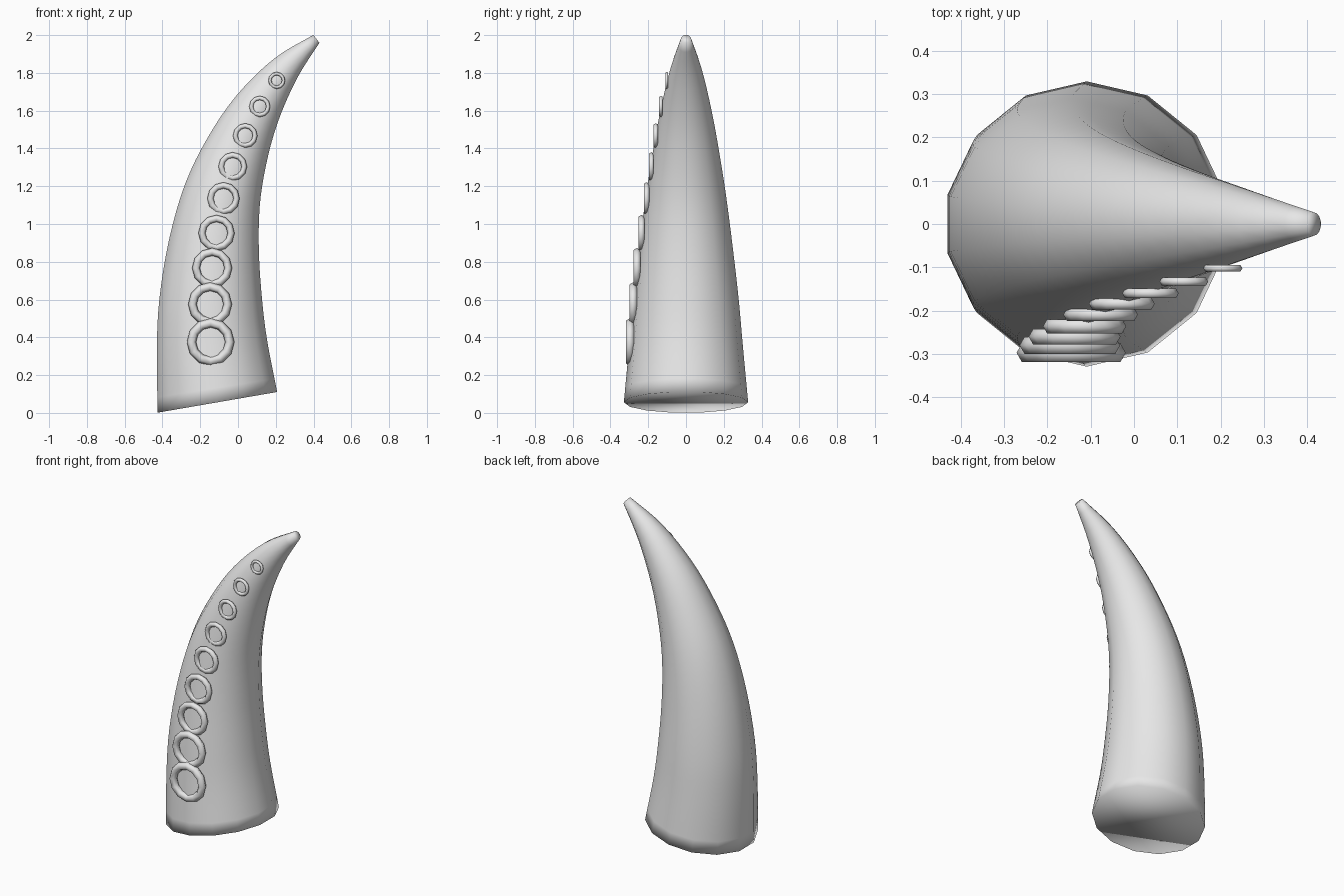
import bpy, bmesh, math
from mathutils import Vector

cube = bpy.data.objects.get("Cube")
if cube:
    bpy.data.objects.remove(cube, do_unlink=True)

grey = bpy.data.materials.new("plain_grey")
grey.use_nodes = True
grey.diffuse_color = (0.8, 0.8, 0.8, 1)
grey.node_tree.nodes["Principled BSDF"].inputs["Base Color"].default_value = (0.8, 0.8, 0.8, 1)


def finish(bm, name):
    """Turn a bmesh into a smooth, grey object."""
    bmesh.ops.recalc_face_normals(bm, faces=bm.faces)
    for face in bm.faces:
        face.smooth = True
    mesh = bpy.data.meshes.new(name)
    bm.to_mesh(mesh)
    bm.free()
    mesh.materials.append(grey)
    obj = bpy.data.objects.new(name, mesh)
    bpy.context.collection.objects.link(obj)
    return obj


def bridge(bm, a, b):
    for i in range(len(a)):
        j = (i + 1) % len(a)
        bm.faces.new((a[i], a[j], b[j], b[i]))


def spline(a, b, c, d, t):
    return 0.5 * (2 * b + (c - a) * t + (2 * a - 5 * b + 4 * c - d) * t * t
                  + (3 * b - a - 3 * c + d) * t ** 3)


# Curved horn: centre x, centre z, lean in degrees, radius
SIDES, STEPS = 14, 4
keys = [Vector(k) for k in (
    (-0.109, 0.056, -9.8, 0.329), (-0.138, 0.355, -6, 0.301),
    (-0.144, 0.60, 1, 0.279), (-0.127, 0.88, 9, 0.247),
    (-0.083, 1.15, 17, 0.212), (-0.006, 1.385, 25, 0.175),
    (0.101, 1.608, 34, 0.134), (0.25, 1.82, 43, 0.083),
    (0.415, 1.98, 53, 0.027))]
padded = [2 * keys[0] - keys[1]] + keys + [2 * keys[-1] - keys[-2]]
sections = [spline(*padded[i:i + 4], s / STEPS)
            for i in range(len(keys) - 1) for s in range(STEPS)] + [keys[-1]]

bm = bmesh.new()
rings = []
for x, z, lean, radius in sections:
    lean = math.radians(lean)
    ring = []
    for i in range(SIDES):
        a = math.pi / 2 + math.tau * i / SIDES
        u = radius * math.cos(a)
        ring.append(bm.verts.new((x + u * math.cos(lean), radius * math.sin(a),
                                  z - u * math.sin(lean))))
    rings.append(ring)
for low, high in zip(rings, rings[1:]):
    bridge(bm, low, high)
bm.faces.new(rings[0])
bm.faces.new(rings[-1])
finish(bm, "horn_body")


# Row of rings on the front: x, y, z, outer radius
def torus(name, centre, outer, around=12, section=6):
    minor = outer * 0.195
    major = outer - minor
    bm = bmesh.new()
    loops = []
    for i in range(around):
        a = math.tau * i / around
        loop = []
        for j in range(section):
            b = math.tau * j / section
            r = major + minor * math.cos(b)
            loop.append(bm.verts.new((r * math.cos(a), minor * math.sin(b),
                                      r * math.sin(a))))
        loops.append(loop)
    for i in range(around):
        bridge(bm, loops[i], loops[(i + 1) % around])
    finish(bm, name).location = centre


studs = [(-0.145, -0.297, 0.375, 0.126), (-0.148, -0.28, 0.575, 0.116),
         (-0.137, -0.26, 0.767, 0.106), (-0.114, -0.236, 0.952, 0.096),
         (-0.077, -0.209, 1.135, 0.086), (-0.028, -0.184, 1.304, 0.076),
         (0.038, -0.16, 1.468, 0.065), (0.115, -0.133, 1.622, 0.056),
         (0.205, -0.102, 1.76, 0.045)]
for n, (x, y, z, outer) in enumerate(studs, 1):
    torus(f"front_ring_{n}", (x, y, z), outer)
